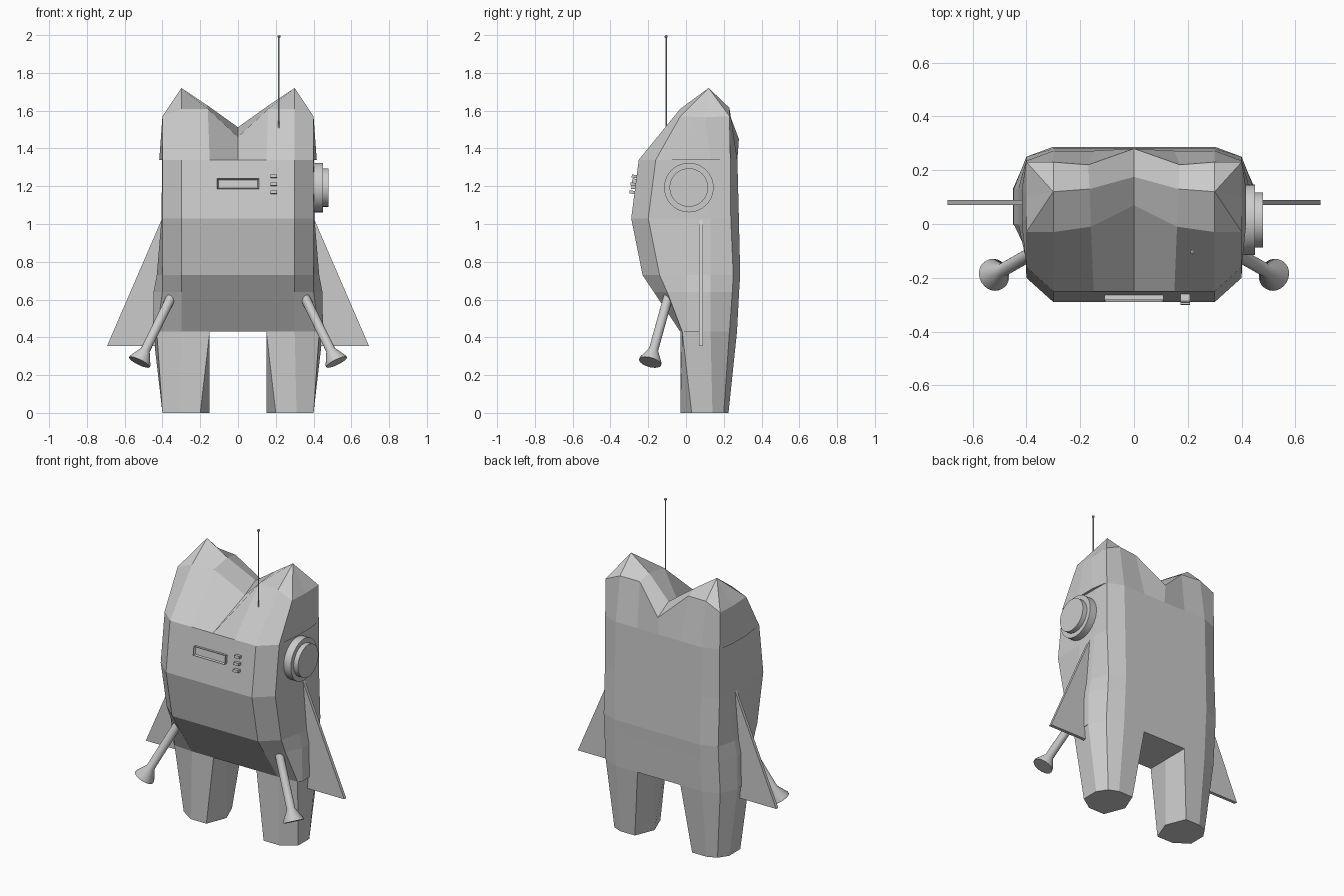
import bpy, bmesh, math
from mathutils import Vector

if "Cube" in bpy.data.objects:
    bpy.data.objects.remove(bpy.data.objects["Cube"])


def finish(name, bm, mirror=False):
    bmesh.ops.recalc_face_normals(bm, faces=bm.faces)
    me = bpy.data.meshes.new(name)
    bm.to_mesh(me)
    bm.free()
    ob = bpy.data.objects.new(name, me)
    bpy.context.collection.objects.link(ob)
    if mirror:
        ob.modifiers.new("Mirror", 'MIRROR').merge_threshold = 0.0005
    return ob


def loft(bm, rings, closed):
    rows = [[bm.verts.new(p) for p in r] for r in rings]
    n = len(rows[0])
    for a, b in zip(rows, rows[1:]):
        for i in range(n if closed else n - 1):
            j = (i + 1) % n
            bm.faces.new((a[i], a[j], b[j], b[i]))
    return rows


def lathe(name, start, axis, profile, sides, mirror=False):
    """Closed round part: profile is (distance along axis, radius)."""
    start, axis = Vector(start), Vector(axis).normalized()
    u = axis.orthogonal().normalized()
    v = axis.cross(u)
    bm = bmesh.new()
    rings = [[start + axis * d + (u * math.cos(2 * math.pi * k / sides)
              + v * math.sin(2 * math.pi * k / sides)) * r for k in range(sides)]
             for d, r in profile]
    rows = loft(bm, rings, True)
    bm.faces.new(rows[0])
    bm.faces.new(rows[-1])
    ob = finish(name, bm, mirror)
    bpy.ops.object.select_all(action='DESELECT')
    ob.select_set(True)
    bpy.context.view_layer.objects.active = ob
    bpy.ops.object.shade_smooth_by_angle(angle=math.radians(35))
    return ob


def panel(name, loc, size, inset=0):
    """Box lying on the sloping chest, optionally with a recessed front."""
    bm = bmesh.new()
    bmesh.ops.create_cube(bm, size=1)
    bmesh.ops.scale(bm, vec=size, verts=bm.verts)
    if inset:
        bm.normal_update()
        front = [f for f in bm.faces if f.normal.y < -0.9]
        bmesh.ops.inset_region(bm, faces=front, thickness=inset)
        bmesh.ops.translate(bm, vec=(0, 0.012, 0), verts=front[0].verts)
    ob = finish(name, bm)
    ob.location = loc
    ob.rotation_euler.x = -0.13
    return ob


# Body: half rings (z, front y, corner y, side x, rear corner y, rear y)
levels = [(0.43, -0.03, -0.02, 0.45, 0.23, 0.27),
          (0.64, -0.17, -0.10, 0.447, 0.245, 0.281),
          (0.73, -0.23, -0.14, 0.43, 0.25, 0.287),
          (1.03, -0.29, -0.20, 0.405, 0.237, 0.28),
          (1.34, -0.25, -0.16, 0.402, 0.235, 0.272),
          (1.34, -0.25, -0.16, 0.417, 0.235, 0.272)]
rings = []
for z, f, c, s, bc, bk in levels:
    xc = 0.43 if z < 0.5 else 0.40
    rings.append([(0, f, z), (0.15, f, z), (0.3, f, z), (xc, c, z), (s, 0.0, z),
                  (s, 0.13, z), (0.40, bc, z), (0.3, bk, z), (0.15, bk, z), (0, bk, z)])
rings.append([(0, 0.07, 1.46), (0.16, -0.01, 1.61), (0.3, -0.03, 1.61), (0.4, -0.03, 1.57),
              (0.4, 0.03, 1.568), (0.4, 0.1, 1.565), (0.4, 0.23, 1.57), (0.3, 0.23, 1.615),
              (0.17, 0.22, 1.61), (0, 0.28, 1.45)])
bm = bmesh.new()
rows = loft(bm, rings, False)
bm.faces.new(rows[0])
# Peaked top with a central valley
t = rows[-1]
valley, mid, peak = (bm.verts.new(p) for p in
                     ((0, 0.175, 1.512), (0.165, 0.13, 1.63), (0.3, 0.12, 1.72)))
for face in ((t[0], t[1], mid, valley), (t[1], t[2], peak, mid),
             (t[7], t[8], mid, peak), (t[8], t[9], valley, mid)):
    bm.faces.new(face)
for i in range(2, 7):
    bm.faces.new((t[i], t[i + 1], peak))
# the mirror plane has no cap, so drop the bottom centre wall only if made
finish("body", bm, True)

# Legs: tapered octagons
bm = bmesh.new()
top = [(0.15, -0.03), (0.3, -0.03), (0.43, -0.02), (0.45, 0.13),
       (0.40, 0.23), (0.3, 0.27), (0.15, 0.27), (0.15, 0.10)]
foot = [(0.2, -0.03), (0.31, -0.03), (0.4, 0.03), (0.4, 0.14),
        (0.36, 0.2), (0.3, 0.225), (0.2, 0.225), (0.15, 0.10)]
rows = loft(bm, [[(x, y, 0) for x, y in foot], [(x, y, 0.43) for x, y in top]], True)
bm.faces.new(rows[0])
finish("leg", bm, True)

# Side fins
bm = bmesh.new()
loft_rows = loft(bm, [[(x, y, z) for x, z in ((0.38, 1.08), (0.693, 0.355), (0.38, 0.355))]
                      for y in (0.07, 0.09)], True)
for r in loft_rows:
    bm.faces.new(r)
finish("side_fin", bm, True)

# Arms with flared ends
shoulder, hand = Vector((0.345, -0.09, 0.63)), Vector((0.522, -0.19, 0.268))
reach = (hand - shoulder).length
lathe("arm", shoulder, hand - shoulder,
      [(-0.01, 0.025), (reach - 0.075, 0.025), (reach - 0.01, 0.06), (reach, 0.06)], 24, True)

# Round dial on the right side
lathe("side_dial", (0.38, 0.015, 1.193), (1, 0, 0),
      [(0, 0.131), (0.07, 0.131), (0.07, 0.102), (0.1, 0.102)], 40)

# Antenna
lathe("antenna_rod", (0.217, -0.105, 1.48), (0, 0, 1), [(0, 0.004), (0.51, 0.004)], 8)
lathe("antenna_tip", (0.217, -0.105, 1.984), (0, 0, 1),
      [(0, 0.003), (0.004, 0.008), (0.012, 0.008), (0.016, 0.003)], 10)

# Chest display and small switches
panel("chest_display", (0, -0.272, 1.212), (0.22, 0.03, 0.055), 0.008)
for i in range(3):
    panel("chest_switch", (0.19, -0.276 + 0.006 * (i - 1), 1.21 + 0.042 * (i - 1)), (0.035, 0.035, 0.016))
